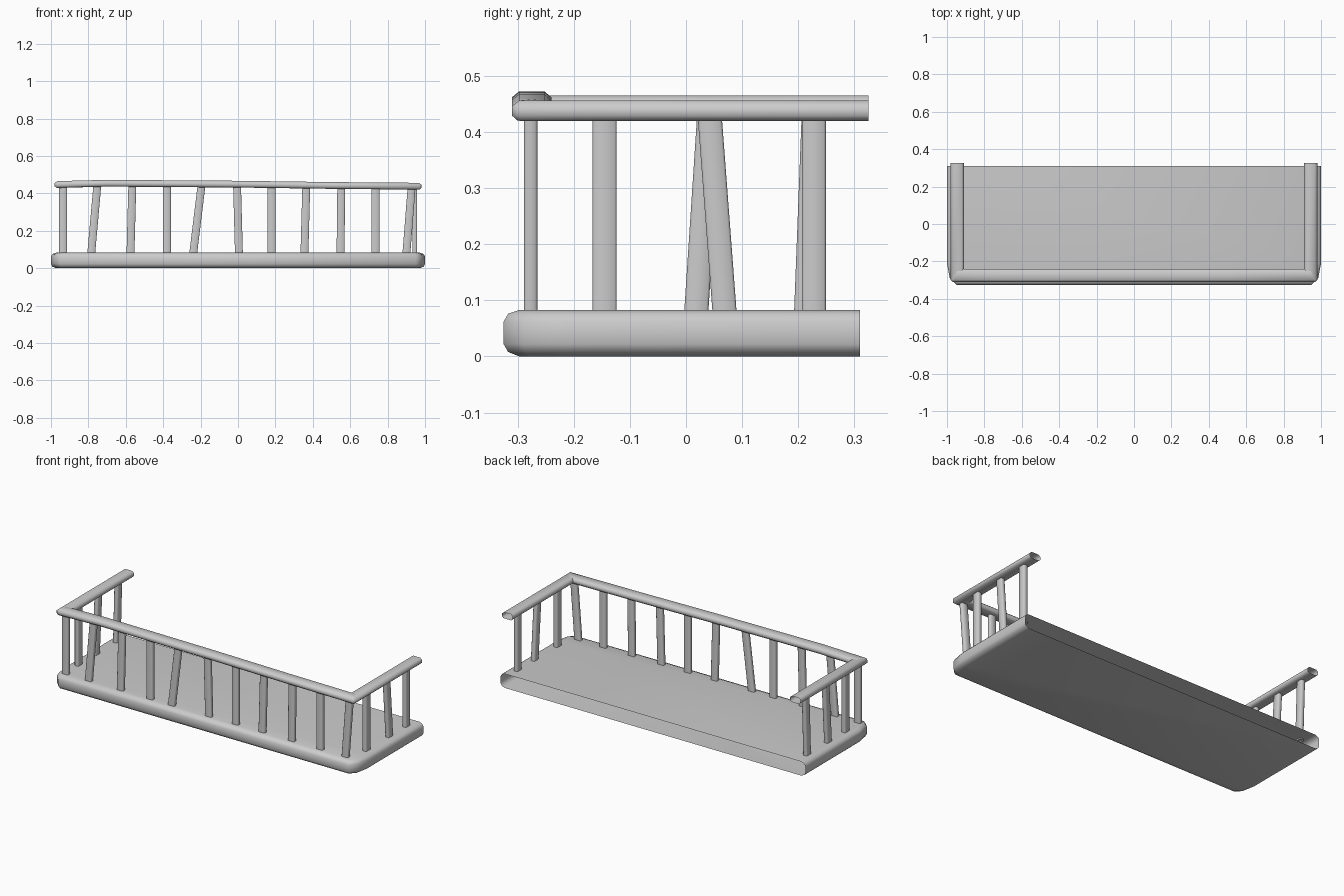
import bpy, bmesh
from mathutils import Vector

if "Cube" in bpy.data.objects:
    bpy.data.objects.remove(bpy.data.objects["Cube"])

grey = bpy.data.materials.new("plain grey")
grey.use_nodes = True
grey.diffuse_color = (0.6, 0.6, 0.6, 1)
grey.node_tree.nodes["Principled BSDF"].inputs["Base Color"].default_value = (0.6, 0.6, 0.6, 1)


def finish(name, bm):
    """Turn a bmesh into a shaded object."""
    bmesh.ops.recalc_face_normals(bm, faces=bm.faces)
    mesh = bpy.data.meshes.new(name)
    bm.to_mesh(mesh)
    bm.free()
    mesh.materials.append(grey)
    obj = bpy.data.objects.new(name, mesh)
    bpy.context.collection.objects.link(obj)
    bpy.ops.object.select_all(action="DESELECT")
    obj.select_set(True)
    bpy.context.view_layer.objects.active = obj
    bpy.ops.object.shade_smooth_by_angle(angle=0.9)
    return obj


def sweep(name, path, profile, height, closed, caps):
    """Sweep (inset, z) profile points along an outline, mitred, open at both ends."""
    pts = [Vector(p) for p in path]
    normals = []
    for a, b in zip(pts, pts[1:]):
        d = (b - a).normalized()
        normals.append(Vector((d.y, -d.x)))
    bm = bmesh.new()
    rows = []
    for i, p in enumerate(pts):
        n1 = normals[max(i - 1, 0)]
        n2 = normals[min(i, len(normals) - 1)]
        m = (n1 + n2) / (1 + n1.dot(n2))
        rows.append([bm.verts.new((p.x + m.x * s, p.y + m.y * s, z + height(p.x)))
                     for s, z in profile])
    count = len(profile)
    for a, b in zip(rows, rows[1:]):
        for j in range(count if closed else count - 1):
            k = (j + 1) % count
            bm.faces.new((a[j], b[j], b[k], a[k]))
    if caps:
        for j in (0, count - 1):
            bm.faces.new([r[j] for r in rows])
    return finish(name, bm)


def rail_top(x):
    """Gently uneven height of the handrail."""
    keys = [(-0.98, 0.465), (-0.7, 0.472), (0, 0.467), (0.5, 0.46), (0.98, 0.456)]
    for (x0, z0), (x1, z1) in zip(keys, keys[1:]):
        if x <= x1:
            return z0 + (z1 - z0) * (x - x0) / (x1 - x0)
    return keys[-1][1]


# Floor slab: hollow, rounded on three sides, open at the back
half = [(1, 0.31), (1, -0.21), (0.985, -0.29), (0.95, -0.325)]
outline = half + [(-x, y) for x, y in reversed(half)]
slab_profile = [(0.028, 0), (0.008, 0.008), (0, 0.022), (0, 0.062), (0.008, 0.076), (0.028, 0.083)]
sweep("floor_slab", outline, slab_profile, lambda x: 0, False, True)

# Handrail around three sides
rail_half = [(0.98, 0.325), (0.98, -0.3), (0.97, -0.31)]
rail_path = rail_half + [(x, -0.31) for x in (0.5, 0, -0.7)]
rail_path += [(-x, y) for x, y in reversed(rail_half)]
rail_profile = [(0.012, 0), (0.058, 0), (0.07, -0.01), (0.07, -0.027),
                (0.06, -0.036), (0.01, -0.036), (0, -0.027), (0, -0.01)]
sweep("handrail", rail_path, rail_profile, rail_top, True, False)


def baluster(name, bottom, top, wx, wy):
    """Slim leaning post with softened edges."""
    c = 0.004
    hx, hy = wx / 2, wy / 2
    ring = [(hx, hy - c), (hx - c, hy), (c - hx, hy), (-hx, hy - c),
            (-hx, c - hy), (c - hx, -hy), (hx - c, -hy), (hx, c - hy)]
    bm = bmesh.new()
    ends = ((bottom, 0.075), (top, rail_top(top[0]) - 0.025))
    low, high = [[bm.verts.new((p[0] + x, p[1] + y, z)) for x, y in ring] for p, z in ends]
    for j in range(len(ring)):
        k = (j + 1) % len(ring)
        bm.faces.new((low[j], low[k], high[k], high[j]))
    finish(name, bm)


# Front balusters: x at the foot and at the top
front = [(-0.935, -0.935), (-0.785, -0.752), (-0.575, -0.565), (-0.38, -0.38),
         (-0.24, -0.195), (0.005, -0.005), (0.18, 0.18), (0.355, 0.365),
         (0.548, 0.552), (0.735, 0.735), (0.9, 0.928)]
for i, (a, b) in enumerate(front):
    baluster(f"front_baluster_{i + 1}", (a, -0.277), (b, -0.277), 0.042, 0.024)

# Side balusters: y at the foot and at the top
sides = {"left": (0.945, [(-0.145, -0.145), (0.069, 0.042), (0.228, 0.228)]),
         "right": (-0.945, [(-0.145, -0.145), (0.018, 0.042), (0.214, 0.228)])}
for side, (x, posts) in sides.items():
    for i, (a, b) in enumerate(posts):
        baluster(f"{side}_baluster_{i + 1}", (x, a), (x, b), 0.026, 0.043)
